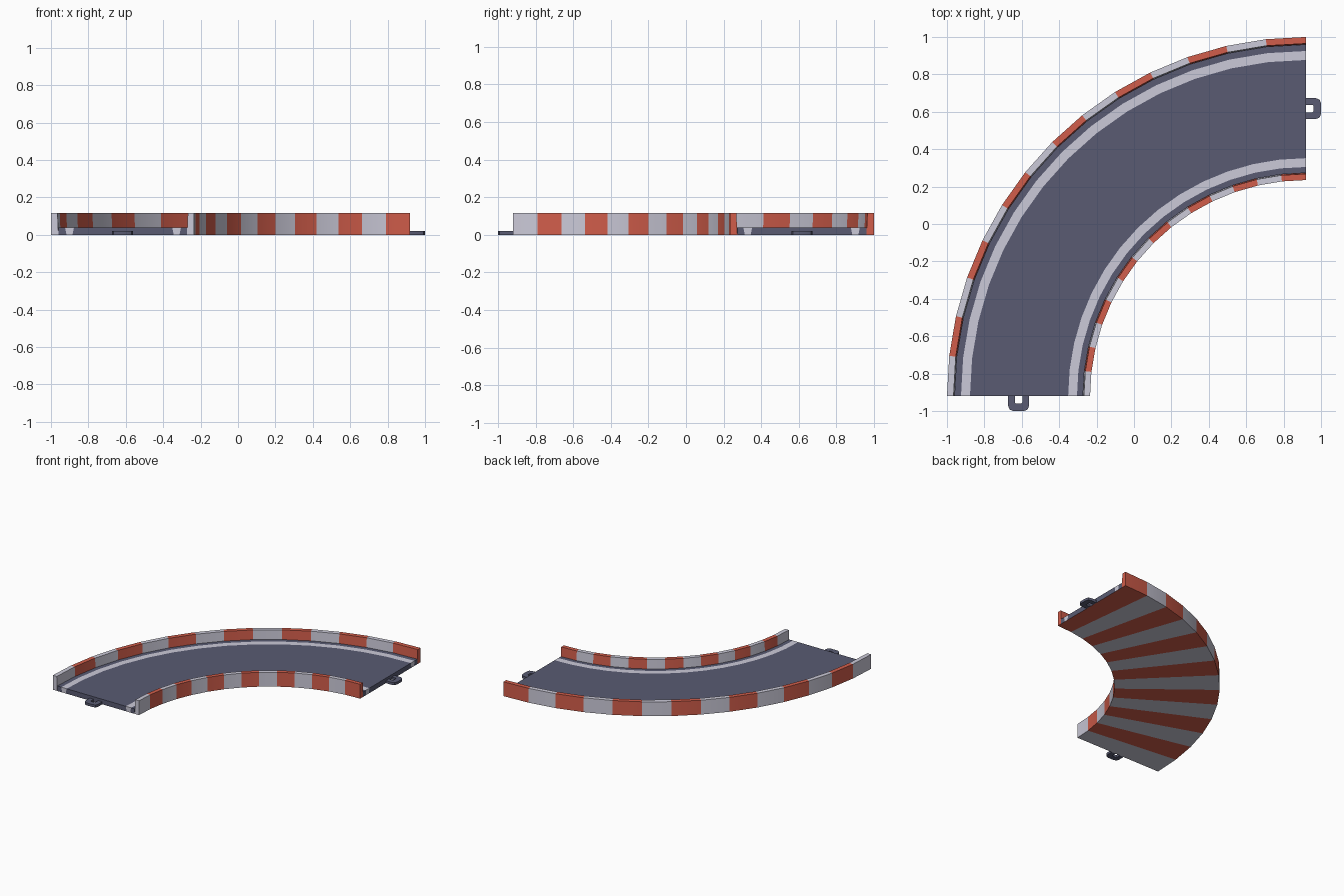
import bpy, bmesh, math
from mathutils import Vector

if "Cube" in bpy.data.objects:
    bpy.data.objects.remove(bpy.data.objects["Cube"])

CX, CY = 0.92, -0.92      # centre of the quarter turn
N = 14                    # striped segments around the turn
H, ROAD = 0.115, 0.04     # wall top and road surface heights


def material(name, rgb):
    m = bpy.data.materials.new(name)
    m.diffuse_color = (*rgb, 1)
    m.use_nodes = True
    m.node_tree.nodes["Principled BSDF"].inputs["Base Color"].default_value = m.diffuse_color
    return m


WHITE = material("pale white", (0.60, 0.59, 0.69))
RED = material("barrier red", (0.64, 0.11, 0.07))
SLATE = material("road slate", (0.10, 0.105, 0.17))
MATS = [WHITE, RED, SLATE]
STRIPE = -1               # alternates white / red per segment


def finish(bm, name):
    bmesh.ops.recalc_face_normals(bm, faces=bm.faces)
    me = bpy.data.meshes.new(name)
    bm.to_mesh(me)
    bm.free()
    for m in MATS:
        me.materials.append(m)
    ob = bpy.data.objects.new(name, me)
    bpy.context.collection.objects.link(ob)
    bpy.context.view_layer.objects.active = ob
    ob.select_set(True)
    bpy.ops.object.shade_smooth_by_angle(angle=math.radians(30))
    ob.select_set(False)
    return ob


def sweep(name, profile, edge_mats, caps):
    """Sweep a closed (radius, z) profile round the turn; caps are (indices, start mat, end mat)."""
    bm = bmesh.new()
    rings = []
    for i in range(N + 1):
        a = math.radians(180 - 90 * i / N)
        rings.append([bm.verts.new((CX + r * math.cos(a), CY + r * math.sin(a), z))
                      for r, z in profile])
    k = len(profile)
    for i in range(N):
        for j, mat in enumerate(edge_mats):
            f = bm.faces.new((rings[i][j], rings[i][(j + 1) % k],
                              rings[i + 1][(j + 1) % k], rings[i + 1][j]))
            f.material_index = i % 2 if mat == STRIPE else mat
    for idx, m0, m1 in caps:
        bm.faces.new([rings[0][j] for j in idx]).material_index = m0
        bm.faces.new([rings[-1][j] for j in idx]).material_index = m1
    return finish(bm, name)


# striped barriers, with the inside face leaning very slightly
for name, r0, r1, top0, top1 in (("inner_barrier", 1.155, 1.193, 1.155, 1.188),
                                 ("outer_barrier", 1.88, 1.92, 1.885, 1.92)):
    sweep(name, [(r0, 0), (r1, 0), (top1, H), (top0, H)],
          [STRIPE] * 4, [((0, 1, 2, 3), 0, 1)])

# road bed with white edge lines on top and a striped underside
top = [1.193, 1.225, 1.272, 1.797, 1.845, 1.88]
bottom = [1.193, 1.233, 1.264, 1.805, 1.837, 1.88]
profile = [(r, 0) for r in bottom] + [(r, ROAD) for r in reversed(top)]
columns = [2, 0, 2, 0, 2]
road = sweep("road_bed", profile,
             [STRIPE] * 5 + [2] + columns + [2],
             [((j, j + 1, 10 - j, 11 - j), columns[j], columns[j]) for j in range(5)])

# connector loops at both ends
half_out = [(0, .056), (.052, .056), (.072, .048), (.08, .028)]
half_in = [(0, .02), (.032, .02), (.037, .018), (.04, .012)]


def connector(name, origin, out, side):
    bm = bmesh.new()

    def chain(half):
        pts = half + [(u, -v) for u, v in reversed(half)]
        return [bm.verts.new(Vector(origin) + Vector(out) * u + Vector(side) * v)
                for u, v in pts]
    a, b = chain(half_out), chain(half_in)
    faces = [bm.faces.new((a[i], a[i + 1], b[i + 1], b[i])) for i in range(len(a) - 1)]
    ext = bmesh.ops.extrude_face_region(bm, geom=faces, use_keep_orig=True)
    bmesh.ops.translate(bm, vec=(0, 0, 0.02),
                        verts=[v for v in ext["geom"] if isinstance(v, bmesh.types.BMVert)])
    for f in bm.faces:
        f.material_index = 2
    finish(bm, name)


MID = 1.537
connector("front_connector", (CX - MID, CY, 0), (0, -1, 0), (1, 0, 0))
connector("side_connector", (CX, CY + MID, 0), (1, 0, 0), (0, 1, 0))
